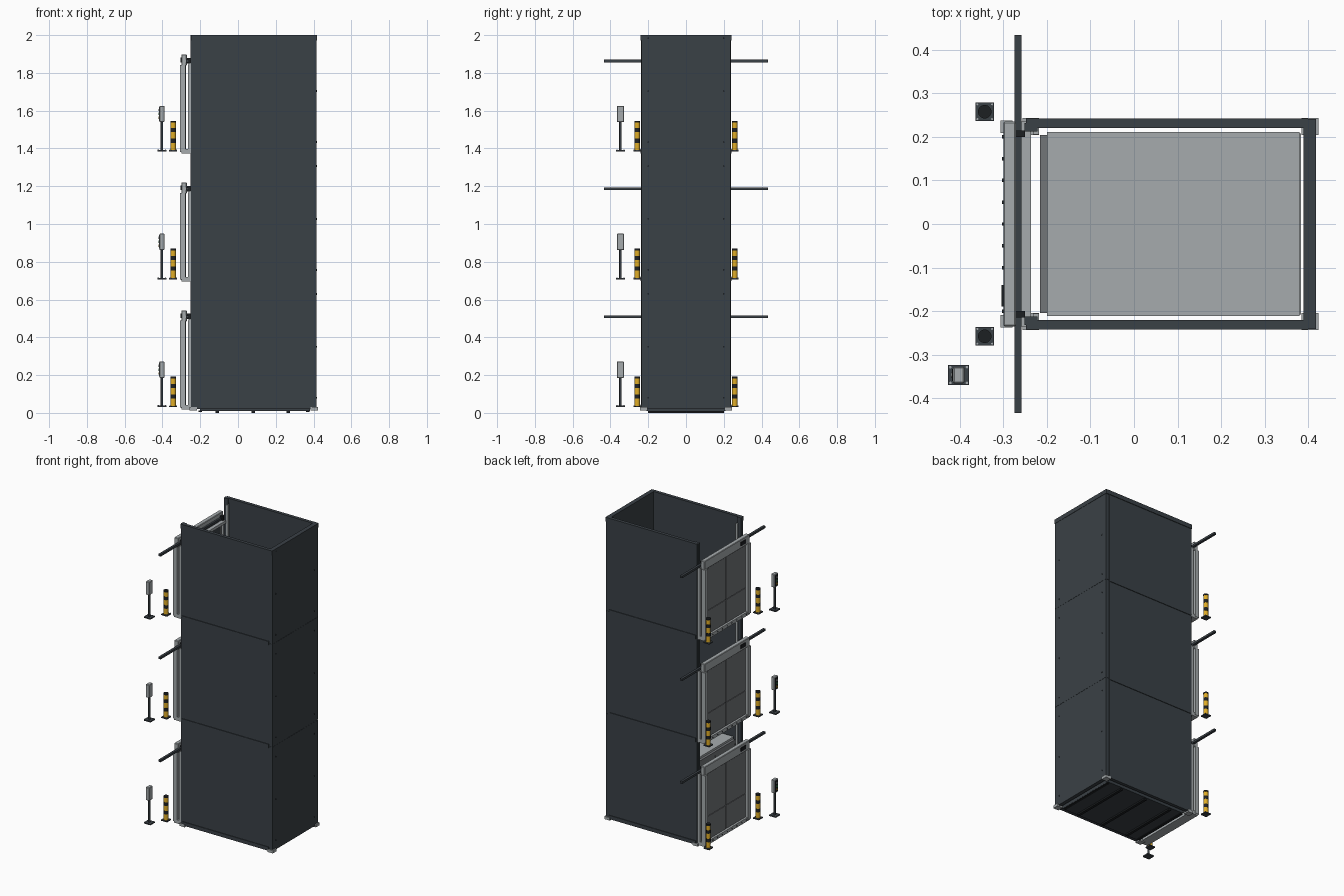
import bpy, bmesh, math

if "Cube" in bpy.data.objects:
    bpy.data.objects.remove(bpy.data.objects["Cube"])

def material(name, rgb):
    m = bpy.data.materials.new(name)
    m.diffuse_color = (*rgb, 1)
    m.use_nodes = True
    m.node_tree.nodes["Principled BSDF"].inputs["Base Color"].default_value = m.diffuse_color
    return m

DARK = material("dark_steel", (0.042, 0.052, 0.061))
BLACK = material("black_rubber", (0.012, 0.014, 0.016))
LIGHT = material("light_steel", (0.38, 0.41, 0.42))
MID = material("door_grey", (0.17, 0.18, 0.19))
YELLOW = material("safety_yellow", (0.75, 0.42, 0.02))
GREEN = material("green_button", (0.05, 0.4, 0.1))

def finish(bm, name, mat, smooth=False):
    me = bpy.data.meshes.new(name)
    bm.to_mesh(me)
    bm.free()
    ob = bpy.data.objects.new(name, me)
    bpy.context.collection.objects.link(ob)
    me.materials.append(mat)
    if smooth:
        bpy.ops.object.select_all(action='DESELECT')
        bpy.context.view_layer.objects.active = ob
        ob.select_set(True)
        bpy.ops.object.shade_smooth_by_angle()
    return ob

def box(name, x, y, z, mat, bevel=0):
    """Box from (min, max) ranges on each axis."""
    bm = bmesh.new()
    bmesh.ops.create_cube(bm, size=1)
    for v in bm.verts:
        for i, r in enumerate((x, y, z)):
            v.co[i] = (r[0] + r[1]) / 2 + v.co[i] * (r[1] - r[0])
    if bevel:
        bmesh.ops.bevel(bm, geom=bm.edges[:], offset=bevel, segments=1, affect='EDGES')
    return finish(bm, name, mat)

def cyl(name, c, r, h, mat, axis='z', n=24):
    """Cylinder starting at c and rising h along the axis."""
    bm = bmesh.new()
    bmesh.ops.create_cone(bm, cap_ends=True, segments=n, radius1=r, radius2=r, depth=h)
    for v in bm.verts:
        a, b, t = v.co.x, v.co.y, v.co.z + h / 2
        o = (a, b, t) if axis == 'z' else (t, a, b)
        v.co = (c[0] + o[0], c[1] + o[1], c[2] + o[2])
    return finish(bm, name, mat, True)

def span(s, a, b):
    """Mirror a range to the side s."""
    return tuple(sorted((s * a, s * b)))

PITCH = 0.677
LEVELS = [0.03 + i * PITCH for i in range(3)]

# Shaft walls, one panel set per storey
for i, z in enumerate(LEVELS):
    top = LEVELS[i + 1] - 0.001 if i < 2 else 2.0
    low = 0.02 if i == 0 else z
    box("shaft_back_wall", (0.392, 0.416), (-0.236, 0.236), (low, top), DARK)
    for s in (1, -1):
        box("shaft_side_wall", (-0.248, 0.392), span(s, 0.221, 0.238), (low, top), DARK)
        box("shaft_side_rail", (-0.24, 0.392), span(s, 0.237, 0.242), (z - 0.01, z + 0.014), DARK)
        box("front_column", (-0.252, -0.222), span(s, 0.212, 0.232), (low, top), DARK)
        for zz in (0.05, 0.32, 0.6):
            cyl("wall_bolt", (0.414, s * 0.2, z + zz), 0.005, 0.004, BLACK, 'x', 8)
# Top rim
box("top_back_rim", (0.39, 0.418), (-0.241, 0.241), (1.972, 2.0), DARK)
for s in (1, -1):
    box("top_side_rim", (-0.248, 0.40), span(s, 0.22, 0.242), (1.972, 2.0), DARK)
    # Corner feet and front guide rails
    for x in ((-0.256, -0.218), (0.385, 0.424)):
        box("corner_foot", x, span(s, 0.205, 0.244), (0.012, 0.03), LIGHT)
    box("guide_rail", (-0.232, -0.218), span(s, 0.206, 0.22), (0.03, 1.96), LIGHT)

# Lift car, parked at the lowest level
box("car_floor", (-0.2, 0.38), (-0.21, 0.21), (0.01, 0.035), DARK)
box("car_roof", (-0.2, 0.38), (-0.211, 0.211), (0.532, 0.548), LIGHT)
box("car_back_wall", (0.372, 0.384), (-0.208, 0.208), (0.035, 0.54), LIGHT)
for s in (1, -1):
    box("car_side_wall", (-0.2, 0.375), span(s, 0.197, 0.209), (0.035, 0.532), LIGHT)
    box("car_door_leaf", (-0.214, -0.206), span(s, 0.002, 0.202), (0.04, 0.51), MID)
box("car_door_header", (-0.216, -0.2), (-0.204, 0.204), (0.51, 0.535), MID)
box("car_sill", (-0.216, -0.2), (-0.204, 0.204), (0.02, 0.036), MID)
for x in (-0.2, -0.11, 0.08, 0.265, 0.37):
    box("car_floor_rib", (x - 0.009, x + 0.009), (-0.2, 0.2), (0.0 if abs(x) < 0.3 and x != -0.2 else 0.006, 0.012), BLACK)

def landing_door(z):
    # Frame
    box("door_sill", (-0.3, -0.237), (-0.235, 0.235), (z - 0.012, z + 0.012), LIGHT)
    box("door_header", (-0.3, -0.271), (-0.235, 0.235), (z + 0.455, z + 0.513), LIGHT, 0.003)
    box("door_lintel", (-0.262, -0.237), (-0.235, 0.235), (z + 0.45, z + 0.468), LIGHT)
    for s in (1, -1):
        box("door_post", (-0.307, -0.279), span(s, 0.209, 0.238), (z - 0.002, z + 0.458), LIGHT)
        box("door_jamb", (-0.266, -0.25), span(s, 0.206, 0.235), (z, z + 0.46), LIGHT)
        box("rail_bracket", (-0.275, -0.25), span(s, 0.2, 0.215), (z + 0.466, z + 0.495), BLACK)
        # Leaves with raised panels
        box("door_leaf", (-0.286, -0.274), span(s, 0.001, 0.21), (z + 0.012, z + 0.456), DARK)
        for a, b in ((0.016, 0.168), (0.172, 0.45)):
            box("door_panel", (-0.29, -0.285), span(s, 0.002, 0.207), (z + a, z + b), MID)
    # Sliding rail
    box("sliding_rail", (-0.275, -0.259), (-0.434, 0.434), (z + 0.472, z + 0.486), DARK)
    box("floor_indicator", (-0.304, -0.299), (-0.19, -0.14), (z + 0.472, z + 0.497), BLACK)
    # Sill bolts
    for k in range(9):
        cyl("sill_bolt", (-0.303, -0.2 + k * 0.05, z), 0.004, 0.004, DARK, 'x', 8)

def bollard(y, z):
    x = -0.343
    box("bollard_base", (x - 0.021, x + 0.021), (y - 0.021, y + 0.021), (z, z + 0.007), DARK)
    for dx in (-1, 1):
        for dy in (-1, 1):
            cyl("base_bolt", (x + dx * 0.017, y + dy * 0.017, z + 0.007), 0.0025, 0.003, LIGHT, n=8)
    cyl("bollard_post", (x, y, z + 0.007), 0.0145, 0.149, YELLOW)
    for a in (0.046, 0.102):
        cyl("bollard_band", (x, y, z + a), 0.0152, 0.022, BLACK)
    cyl("bollard_cap", (x, y, z + 0.153), 0.0155, 0.009, BLACK)

def call_station(z):
    x, y = -0.403, -0.347
    box("call_base", (x - 0.024, x + 0.024), (y - 0.023, y + 0.023), (z, z + 0.008), DARK)
    for dx in (-1, 1):
        for dy in (-1, 1):
            cyl("call_base_bolt", (x + dx * 0.019, y + dy * 0.018, z + 0.008), 0.003, 0.003, LIGHT, n=8)
    cyl("call_pole", (x, y, z + 0.008), 0.0065, 0.152, DARK)
    box("call_box", (x - 0.013, x + 0.013), (y - 0.019, y + 0.019), (z + 0.155, z + 0.242), LIGHT, 0.003)
    box("call_faceplate", (x - 0.0155, x - 0.012), (y - 0.014, y + 0.014), (z + 0.162, z + 0.236), BLACK)
    for a, m in ((0.178, YELLOW), (0.199, GREEN), (0.22, LIGHT)):
        cyl("call_button", (x - 0.018, y, z + a), 0.006, 0.004, m, 'x', 16)

for z in LEVELS:
    landing_door(z)
    bollard(0.258, z)
    bollard(-0.258, z)
    call_station(z)
